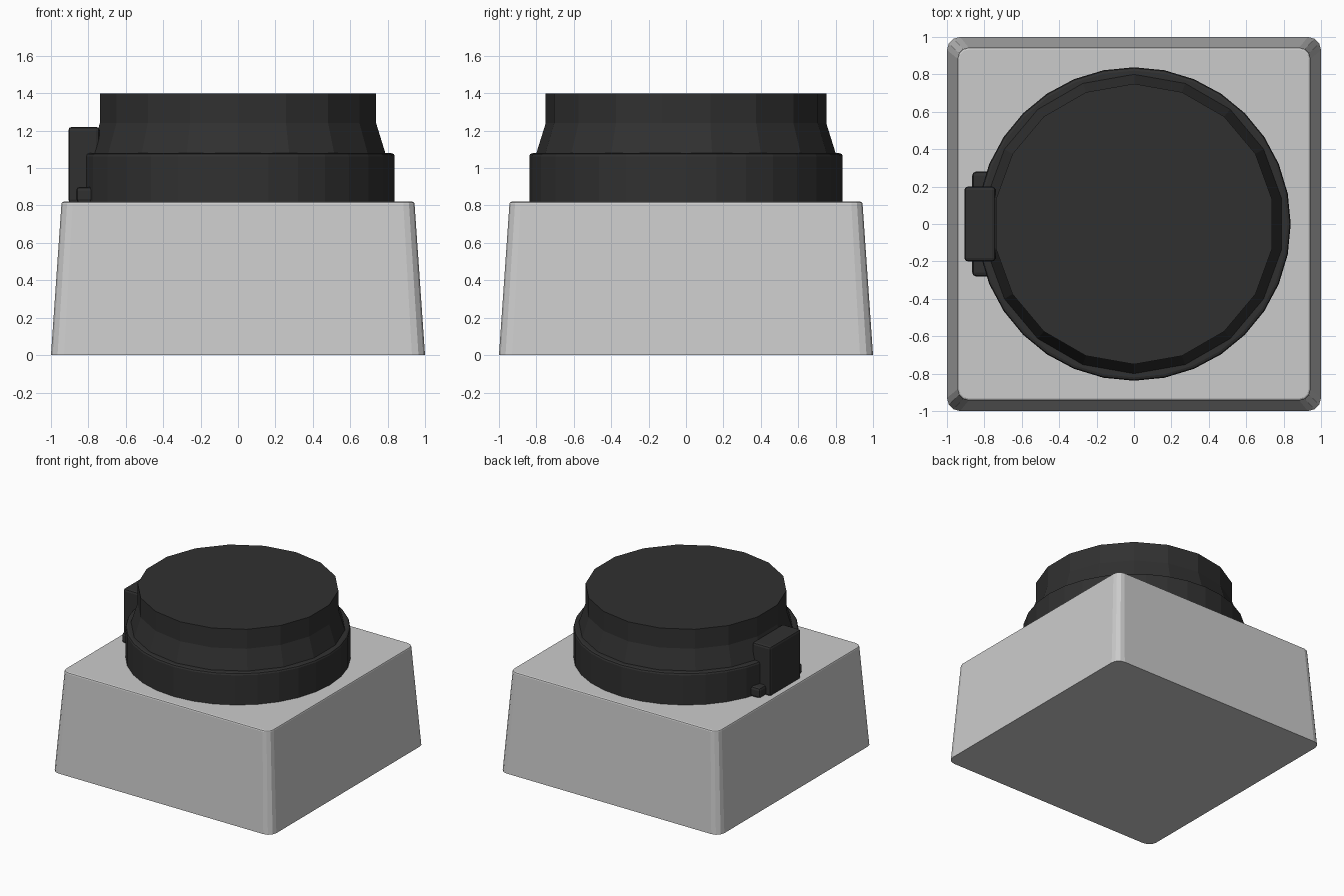
import bpy, bmesh, math

if "Cube" in bpy.data.objects:
    bpy.data.objects.remove(bpy.data.objects["Cube"])

dark = bpy.data.materials.new("dark_plastic")
dark.diffuse_color = (0.03, 0.03, 0.03, 1)
dark.use_nodes = True
dark.node_tree.nodes["Principled BSDF"].inputs["Base Color"].default_value = dark.diffuse_color


def loft(name, rings, material=None):
    """Skin a stack of equal-length point rings and cap both ends."""
    bm = bmesh.new()
    loops = [[bm.verts.new(p) for p in ring] for ring in rings]
    n = len(loops[0])
    for a, b in zip(loops, loops[1:]):
        for i in range(n):
            j = (i + 1) % n
            bm.faces.new((a[i], a[j], b[j], b[i]))
    bm.faces.new(loops[0][::-1])
    bm.faces.new(loops[-1])
    me = bpy.data.meshes.new(name)
    bm.to_mesh(me)
    bm.free()
    ob = bpy.data.objects.new(name, me)
    bpy.context.collection.objects.link(ob)
    if material:
        me.materials.append(material)
    return ob


def circle(r, z, n):
    return [(r * math.sin(-2 * math.pi * i / n), r * math.cos(2 * math.pi * i / n), z)
            for i in range(n)]


def rounded_square(half, r, z, seg=3):
    pts = []
    for k, (sx, sy) in enumerate([(1, 1), (-1, 1), (-1, -1), (1, -1)]):
        for i in range(seg + 1):
            a = math.pi / 2 * (k + i / seg)
            pts.append((sx * (half - r) + r * math.cos(a),
                        sy * (half - r) + r * math.sin(a), z))
    return pts


def block(name, x0, x1, y0, y1, z0, z1, bevel):
    ob = loft(name, [[(x0, y0, z), (x1, y0, z), (x1, y1, z), (x0, y1, z)]
                     for z in (z0, z1)], dark)
    mod = ob.modifiers.new("soft_edges", 'BEVEL')
    mod.width = bevel
    mod.segments = 2
    return ob


# Tapered square base with rounded corners and a soft top rim
loft("base", [rounded_square(h, r, z) for h, r, z in
              [(1.0, 0.07, 0), (0.944, 0.06, 0.808), (0.941, 0.057, 0.816), (0.933, 0.05, 0.82)]])

# Collar ring sitting on the base
loft("collar", [circle(r, z, 32) for r, z in
                [(0.838, 0.815), (0.838, 1.063), (0.833, 1.075), (0.82, 1.08)]], dark)

# Push cap: conical skirt and straight top
loft("button_cap", [circle(r, z, 18) for r, z in
                    [(0.80, 1.07), (0.80, 1.08), (0.75, 1.24), (0.75, 1.40)]], dark)

# Clip on the left side with two small hinge pegs
block("clip", -0.907, -0.74, -0.2, 0.2, 0.815, 1.22, 0.018)
for side, (y0, y1) in (("front", (-0.28, -0.15)), ("back", (0.15, 0.28))):
    block("hinge_peg_" + side, -0.865, -0.70, y0, y1, 0.815, 0.90, 0.02)
